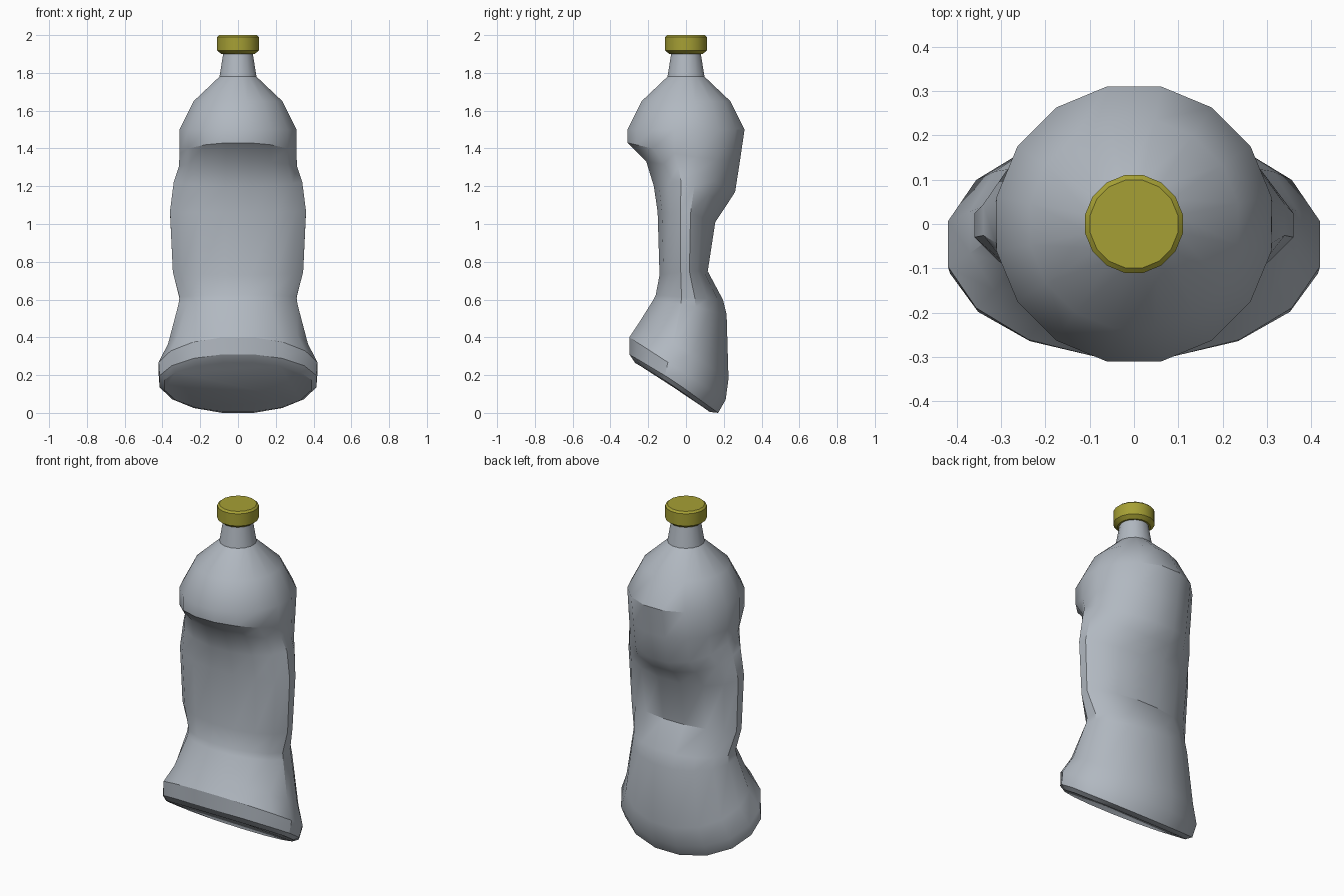
import bpy, bmesh, math

if "Cube" in bpy.data.objects:
    bpy.data.objects.remove(bpy.data.objects["Cube"])

SIDES = 16
K = 1 / math.cos(math.pi / SIDES)   # flats, not corners, reach the given size


def material(name, rgb):
    m = bpy.data.materials.new(name)
    m.diffuse_color = (*rgb, 1)
    m.use_nodes = True
    m.node_tree.nodes["Principled BSDF"].inputs["Base Color"].default_value = m.diffuse_color
    return m


def ring(w, side, front, back, p=1.0):
    """Half width, then (y, z) at the side, front and back of one section."""
    pts = []
    for i in range(SIDES):
        a = 2 * math.pi * (i + 0.5) / SIDES
        s = math.sin(a) * K
        end = back if s > 0 else front
        t = abs(s)
        ty = t ** p if s > 0 else t
        pts.append((w * math.cos(a) * K,
                    side[0] + (end[0] - side[0]) * ty,
                    side[1] + (end[1] - side[1]) * t))
    return pts


def round_ring(r, z):
    return ring(r, (0, z), (-r, z), (r, z))


def loft(name, rings, mat, angle):
    bm = bmesh.new()
    loops = [[bm.verts.new(c) for c in r] for r in rings]
    for a, b in zip(loops, loops[1:]):
        for i in range(SIDES):
            j = (i + 1) % SIDES
            bm.faces.new((a[i], a[j], b[j], b[i]))
    bm.faces.new(loops[0])
    bm.faces.new(loops[-1])
    bmesh.ops.recalc_face_normals(bm, faces=bm.faces)
    me = bpy.data.meshes.new(name)
    bm.to_mesh(me)
    bm.free()
    me.materials.append(mat)
    ob = bpy.data.objects.new(name, me)
    bpy.context.collection.objects.link(ob)
    bpy.context.view_layer.objects.active = ob
    ob.select_set(True)
    bpy.ops.object.shade_smooth_by_angle(angle=math.radians(angle))
    ob.select_set(False)
    return ob


grey = material("plastic grey", (0.44, 0.48, 0.53))
yellow = material("cap yellow", (0.38, 0.35, 0.035))

# Crushed bottle body, from the tilted base up to the neck
loft("bottle_body", [
    ring(0.39, (-0.075, 0.15), (-0.27, 0.265), (0.125, 0.005)),
    ring(0.415, (-0.065, 0.17), (-0.30, 0.31), (0.17, 0.0)),
    ring(0.42, (-0.045, 0.235), (-0.30, 0.40), (0.21, 0.07)),
    ring(0.37, (-0.02, 0.34), (-0.25, 0.475), (0.225, 0.18)),
    ring(0.315, (0.01, 0.57), (-0.175, 0.595), (0.215, 0.52)),
    ring(0.31, (0.01, 0.61), (-0.16, 0.625), (0.195, 0.60)),
    ring(0.345, (0.0, 0.75), (-0.14, 0.73), (0.115, 0.75), 1.15),
    ring(0.36, (0.0, 1.07), (-0.15, 1.06), (0.155, 1.01), 1.15),
    ring(0.34, (0.01, 1.23), (-0.17, 1.20), (0.215, 1.10), 1.1),
    ring(0.312, (0.0, 1.30), (-0.21, 1.33), (0.26, 1.17)),
    ring(0.31, (0.0, 1.36), (-0.31, 1.43), (0.285, 1.33)),
    round_ring(0.31, 1.50),
    round_ring(0.235, 1.65),
    round_ring(0.098, 1.78),
    round_ring(0.077, 1.91),
], grey, 32)

# Screw cap with bevelled rims
loft("bottle_cap", [
    round_ring(0.088, 1.90),
    round_ring(0.11, 1.918),
    round_ring(0.11, 1.99),
    round_ring(0.099, 2.0),
], yellow, 30)
